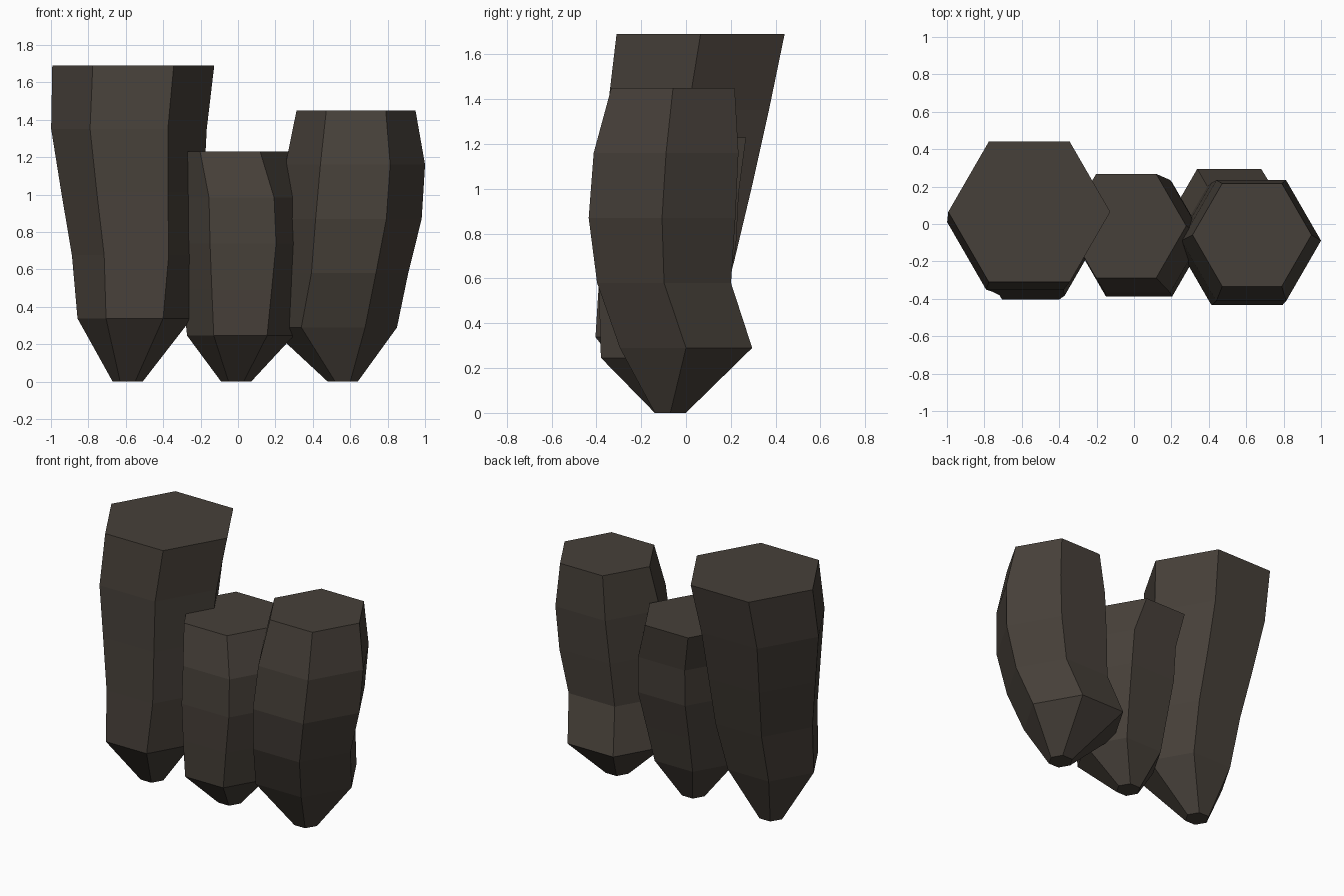
import bpy, bmesh, math

if "Cube" in bpy.data.objects:
    bpy.data.objects.remove(bpy.data.objects["Cube"])

stone = bpy.data.materials.new("dark basalt brown")
stone.diffuse_color = (0.062, 0.051, 0.041, 1)
stone.use_nodes = True
stone.node_tree.nodes["Principled BSDF"].inputs["Base Color"].default_value = stone.diffuse_color


def hex_column(name, height, rings):
    """Loft equally spaced hexagons (centre x, centre y, radius) and cap both ends."""
    bm = bmesh.new()
    loops = []
    for i, (cx, cy, r) in enumerate(rings):
        z = height * i / (len(rings) - 1)
        loops.append([bm.verts.new((cx + r * math.cos(math.radians(60 * k)),
                                    cy + r * math.sin(math.radians(60 * k)), z))
                      for k in range(6)])
    for low, high in zip(loops, loops[1:]):
        for k in range(6):
            n = (k + 1) % 6
            bm.faces.new((low[k], low[n], high[n], high[k]))
    bm.faces.new(loops[0][::-1])
    bm.faces.new(loops[-1])
    mesh = bpy.data.meshes.new(name)
    bm.to_mesh(mesh)
    bm.free()
    mesh.materials.append(stone)
    obj = bpy.data.objects.new(name, mesh)
    bpy.context.collection.objects.link(obj)


# Tall column, leaning backwards as it widens
hex_column("left_column", 1.69, [
    (-0.59, -0.07, 0.08), (-0.553, -0.14, 0.305), (-0.543, -0.084, 0.345),
    (-0.565, -0.034, 0.38), (-0.583, 0.01, 0.416), (-0.56, 0.065, 0.433)])

# Short column in the middle
hex_column("middle_column", 1.23, [
    (-0.01, -0.07, 0.08), (0.013, -0.133, 0.285), (0.02, -0.11, 0.32),
    (0.027, -0.083, 0.353), (0.019, -0.066, 0.348), (-0.042, -0.01, 0.321)])

# Medium column, bulging to the right
hex_column("right_column", 1.45, [
    (0.56, -0.07, 0.08), (0.509, 0.0, 0.341), (0.565, -0.098, 0.345),
    (0.604, -0.107, 0.378), (0.627, -0.089, 0.373), (0.631, -0.058, 0.318)])
